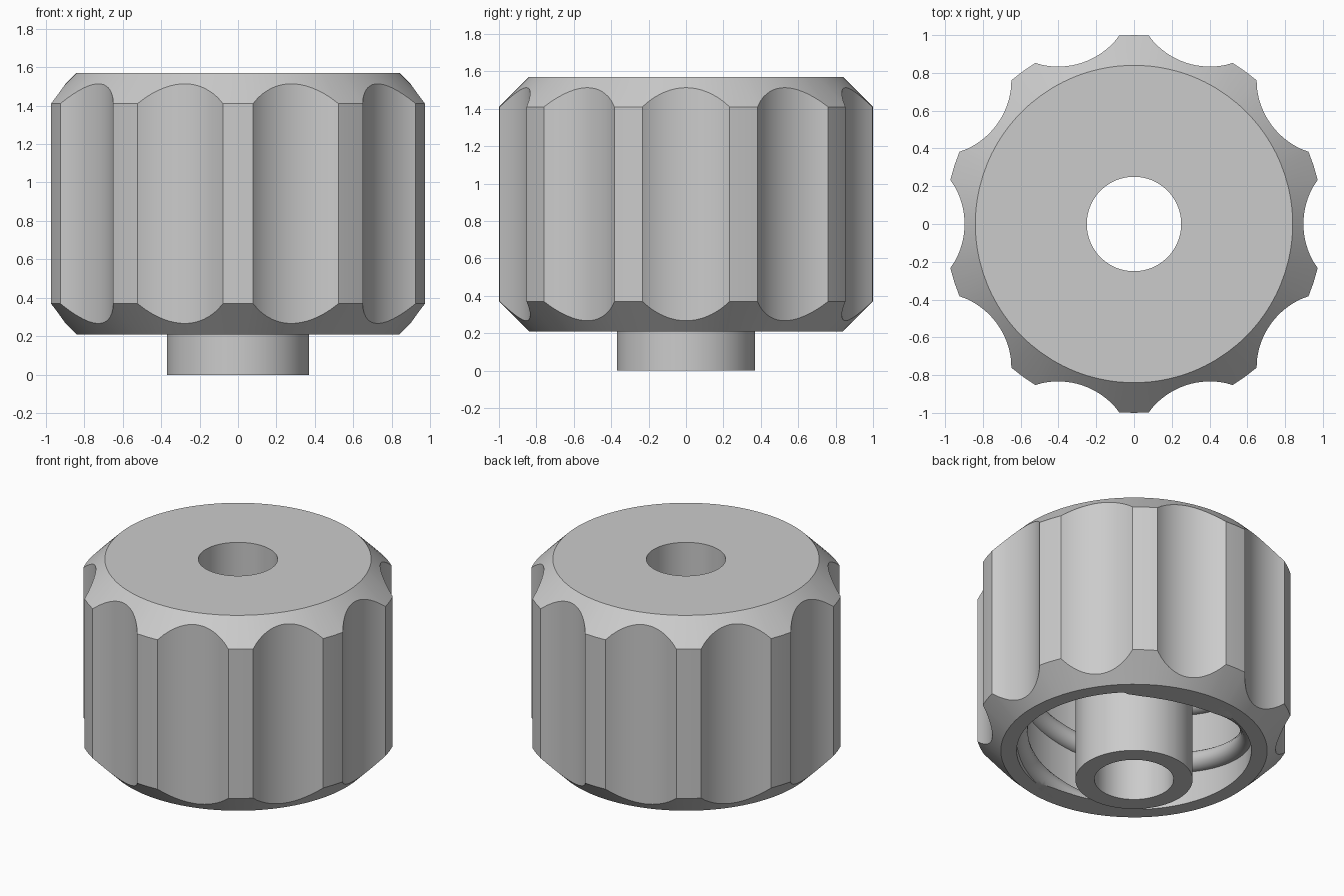
import bpy, bmesh, math
from math import sin, cos, pi, radians, sqrt

cube = bpy.data.objects.get("Cube")
if cube:
    bpy.data.objects.remove(cube, do_unlink=True)

grey = bpy.data.materials.new("light grey")
grey.use_nodes = True
colour = (0.6, 0.6, 0.6, 1)
grey.diffuse_color = colour
grey.node_tree.nodes["Principled BSDF"].inputs["Base Color"].default_value = colour

TOP, RIM = 1.57, 0.21            # heights of the top face and lower rim
RIM_R, CAVITY_R, CEILING = 0.84, 0.74, 1.36
STEM_R, BORE_R = 0.37, 0.25
LOBES, FLUTE_HALF = 10, radians(13.5)
FLUTE_CENTRE, FLUTE_R = 1.302, 0.405


def finish(bm, name):
    bmesh.ops.recalc_face_normals(bm, faces=bm.faces)
    mesh = bpy.data.meshes.new(name)
    bm.to_mesh(mesh)
    bm.free()
    mesh.materials.append(grey)
    ob = bpy.data.objects.new(name, mesh)
    bpy.context.collection.objects.link(ob)
    bpy.ops.object.select_all(action="DESELECT")
    ob.select_set(True)
    bpy.context.view_layer.objects.active = ob
    bpy.ops.object.shade_smooth_by_angle(angle=radians(30))
    return ob


def bridge(bm, loops, closed):
    """Skin neighbouring rings of vertices with quads."""
    n = len(loops[0])
    for i in range(len(loops) if closed else len(loops) - 1):
        a, b = loops[i], loops[(i + 1) % len(loops)]
        for j in range(n):
            k = (j + 1) % n
            bm.faces.new((a[j], a[k], b[k], b[j]))


def grip_radius(t):
    """Outer radius at angle t from the middle of a flute."""
    if abs(t) >= FLUTE_HALF - 1e-6:
        return 1.0
    return FLUTE_CENTRE * cos(t) - sqrt(FLUTE_R ** 2 - (FLUTE_CENTRE * sin(t)) ** 2)


# Fluted cap with chamfers, hollow underside and bored stem, as one swept section
bm = bmesh.new()
sector = 2 * pi / LOBES
steps = 16
offsets = [FLUTE_HALF * (2 * i / steps - 1) for i in range(steps + 1)] + [sector / 2]
sections = []
for lobe in range(LOBES):
    for t in offsets:
        r = grip_radius(t)
        drop = r - RIM_R
        section = [(BORE_R, TOP), (RIM_R, TOP), (r, TOP - drop), (r, RIM + drop),
                   (RIM_R, RIM), (CAVITY_R, RIM), (CAVITY_R, CEILING),
                   (STEM_R, CEILING), (STEM_R, 0), (BORE_R, 0)]
        a = lobe * sector + t
        sections.append([bm.verts.new((p * cos(a), p * sin(a), z)) for p, z in section])
bridge(bm, sections, True)
finish(bm, "fluted_cap")


# Two-start round thread inside the cavity, trimmed flush with the lower rim
def thread(name, start):
    bm = bmesh.new()
    pitch, radius, turns, count, sides = 0.83, 0.07, 1.1, 120, 16
    rings = []
    for i in range(count + 1):
        turn = turns * i / count
        a = start + 2 * pi * turn
        z = RIM - radius + pitch * turn
        ring = []
        for j in range(sides):
            b = 2 * pi * j / sides
            p = CAVITY_R + radius * cos(b)
            ring.append(bm.verts.new((p * cos(a), p * sin(a), z + radius * sin(b))))
        rings.append(ring)
    bridge(bm, rings, False)
    bm.faces.new(rings[0])
    bm.faces.new(rings[-1])
    cut = bmesh.ops.bisect_plane(bm, geom=bm.verts[:] + bm.edges[:] + bm.faces[:],
                                 plane_co=(0, 0, RIM), plane_no=(0, 0, -1),
                                 clear_outer=True)
    edges = [e for e in cut["geom_cut"] if isinstance(e, bmesh.types.BMEdge)]
    bmesh.ops.holes_fill(bm, edges=edges)
    return finish(bm, name)


thread("first_inner_thread", radians(45))
thread("second_inner_thread", radians(225))
